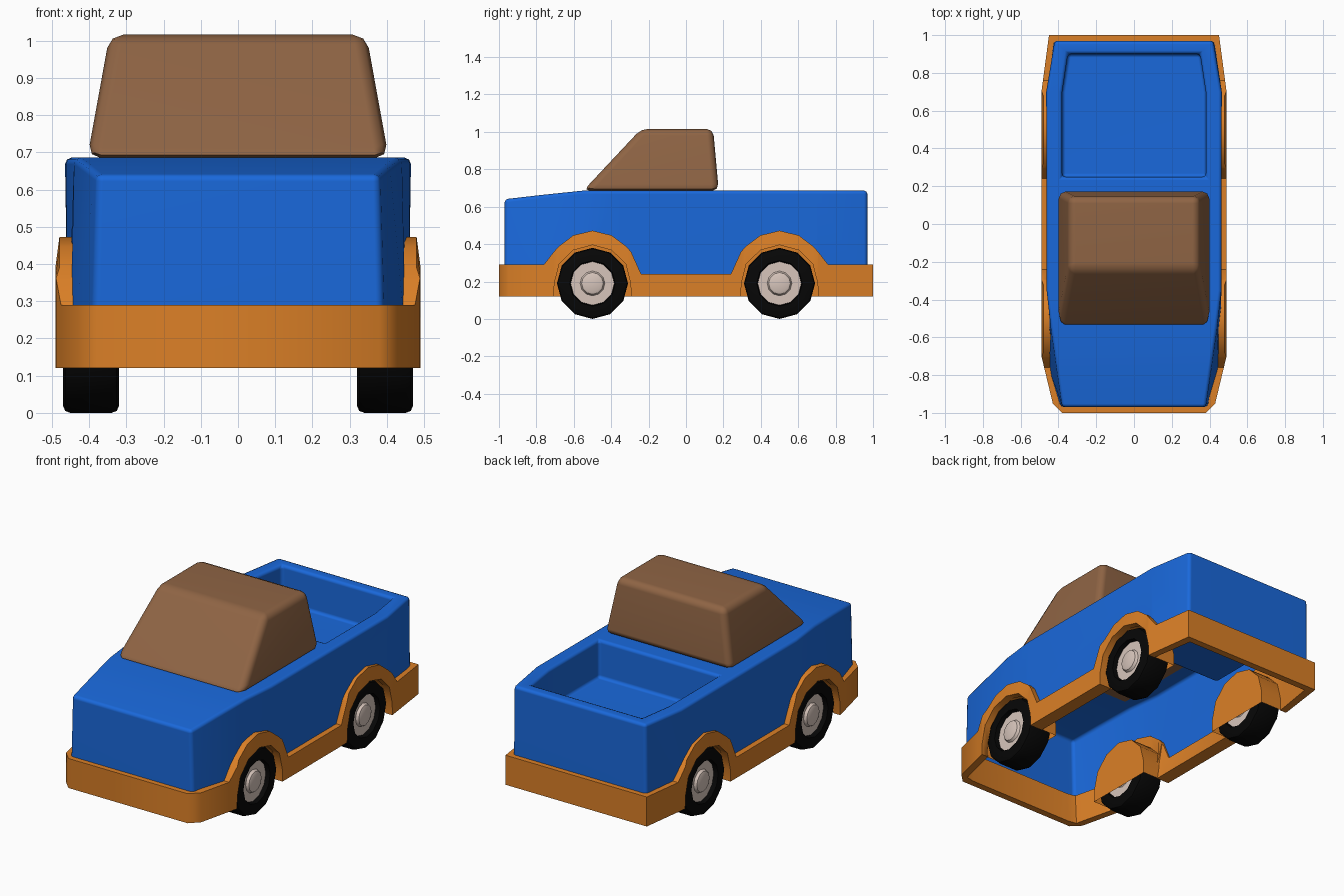
import bpy, bmesh, math

if "Cube" in bpy.data.objects:
    bpy.data.objects.remove(bpy.data.objects["Cube"])

def material(name, rgb):
    m = bpy.data.materials.new(name)
    m.diffuse_color = (*rgb, 1)
    m.use_nodes = True
    m.node_tree.nodes["Principled BSDF"].inputs["Base Color"].default_value = m.diffuse_color
    return m

BLUE = material("blue paint", (0.010, 0.140, 0.71))
ORANGE = material("orange trim", (0.71, 0.215, 0.02))
BROWN = material("brown cabin", (0.275, 0.128, 0.058))
BLACK = material("black rubber", (0.002, 0.002, 0.002))
SILVER = material("pale metal", (0.68, 0.56, 0.50))

def make(name, verts, faces, mat):
    bm = bmesh.new()
    vs = [bm.verts.new(v) for v in verts]
    for f in faces:
        bm.faces.new([vs[i] for i in f])
    bmesh.ops.recalc_face_normals(bm, faces=bm.faces)
    me = bpy.data.meshes.new(name)
    bm.to_mesh(me)
    bm.free()
    me.materials.append(mat)
    ob = bpy.data.objects.new(name, me)
    bpy.context.collection.objects.link(ob)
    return ob

def apply(ob, kind, **props):
    bpy.ops.object.select_all(action='DESELECT')
    ob.select_set(True)
    bpy.context.view_layer.objects.active = ob
    mod = ob.modifiers.new(kind, kind)
    for k, v in props.items():
        setattr(mod, k, v)
    bpy.ops.object.modifier_apply(modifier=mod.name)

def smooth(ob, deg=35):
    bpy.ops.object.select_all(action='DESELECT')
    ob.select_set(True)
    bpy.context.view_layer.objects.active = ob
    bpy.ops.object.shade_smooth_by_angle(angle=math.radians(deg))

def stacked(name, sections, mat):
    """Closed solid through four-cornered or larger loops of equal length."""
    n = len(sections[0])
    verts = [v for s in sections for v in s]
    faces = [list(range(n)), list(range(len(verts) - n, len(verts)))]
    for k in range(len(sections) - 1):
        for i in range(n):
            j = (i + 1) % n
            faces.append([k*n + i, k*n + j, k*n + n + j, k*n + n + i])
    return make(name, verts, faces, mat)

WZ, WY = 0.19, 0.5   # axle height and distance from the middle

# Blue body: cross-sections along y (y, bottom half width, top half width, top z)
body = stacked("body", [
    [(-b, y, 0.2), (b, y, 0.2), (t, y, z), (-t, y, z)]
    for y, b, t, z in [(-0.97, 0.39, 0.38, 0.64), (-0.77, 0.45, 0.408, 0.663),
                       (-0.55, 0.457, 0.44, 0.686), (-0.35, 0.457, 0.463, 0.686),
                       (0.7, 0.457, 0.465, 0.686), (0.97, 0.425, 0.42, 0.686)]], BLUE)

# Cutters: the load bed and the wheel openings
outline = [(-0.38, 0.25), (0.38, 0.25), (0.38, 0.7), (0.35, 0.9), (-0.35, 0.9), (-0.38, 0.7)]
cutters = [stacked("bed_cutter", [[(x, y, z) for x, y in outline] for z in (0.47, 0.8)], BLUE)]
for cy in (-WY, WY):
    cutters.append(stacked("arch_cutter", [
        [(x, cy + 0.215*math.sin(a*math.pi/6), WZ + 0.215*math.cos(a*math.pi/6)) for a in range(12)]
        for x in (-0.7, 0.7)], BLUE))
for c in cutters:
    c.hide_render = True
    apply(body, 'BOOLEAN', operation='DIFFERENCE', solver='EXACT', object=c)
    bpy.data.objects.remove(c)

# The body is hollow underneath: remove its floor and the arch tunnels
bm = bmesh.new()
bm.from_mesh(body.data)
low = [f for f in bm.faces if max(v.co.z for v in f.verts) < 0.44]
bmesh.ops.delete(bm, geom=low, context='FACES')
bm.to_mesh(body.data)
bm.free()
apply(body, 'BEVEL', width=0.018, segments=2, limit_method='ANGLE', angle_limit=math.radians(40))
smooth(body, 50)
apply(body, 'WEIGHTED_NORMAL', keep_sharp=True)

# Brown cabin with rounded edges
cabin = stacked("cabin", [
    [(-0.405, -0.55, 0.685), (0.405, -0.55, 0.685), (0.405, 0.175, 0.685), (-0.405, 0.175, 0.685)],
    [(-0.345, -0.24, 1.016), (0.345, -0.24, 1.016), (0.345, 0.145, 1.016), (-0.345, 0.145, 1.016)]], BROWN)
apply(cabin, 'BEVEL', width=0.036, segments=2, limit_method='NONE')
smooth(cabin, 50)
apply(cabin, 'WEIGHTED_NORMAL', keep_sharp=True)

# Orange skirt: columns around the right half (x, y, bottom z, top z)
def side_x(y):
    if y < -0.7:
        return 0.43 + 0.06*(y + 0.95)/0.25
    return 0.49 if y < 0.7 else 0.49 - 0.04*(y - 0.7)/0.3

arch = [(-0.26, 0.12, 0.29), (-0.206, 0.12, 0.36), (-0.204, 0.19, 0.362), (-0.178, 0.2925, 0.39),
        (-0.1025, 0.3675, 0.447), (0, 0.395, 0.472), (0.1025, 0.3675, 0.447),
        (0.178, 0.2925, 0.39), (0.204, 0.19, 0.362), (0.206, 0.12, 0.36), (0.26, 0.12, 0.24)]
cols = [(0, -1, 0.12, 0.29), (0.38, -1, 0.12, 0.29), (0.43, -0.95, 0.12, 0.29)]
cols += [(side_x(d - WY), d - WY, b, t) for d, b, t in arch]
cols += [(side_x(WY - d), WY - d, b, t) for d, b, t in reversed(arch)]
cols += [(0.45, 1, 0.12, 0.29), (0, 1, 0.12, 0.29)]
verts, faces = [], []
for x, y, b, t in cols:
    # the top edge reaches in to the tapering body, the sill between the wheels is wide below
    xi, yi = max(x - (0.08 if abs(y) < 0.3 else 0.042), 0), max(-0.96, min(0.96, y))
    xit = max(x - (0.05 if y < -0.4 else 0.042), 0)
    xt = x - (0.01 if t > 0.38 else 0)
    verts += [(x, y, b), (xt, y, t), (xit, yi, t), (xi, yi, b)]
for c in range(len(cols) - 1):
    for i in range(4):
        j = (i + 1) % 4
        faces.append([c*4 + i, c*4 + j, c*4 + 4 + j, c*4 + 4 + i])
skirt = make("skirt", verts, faces, ORANGE)
apply(skirt, 'MIRROR')
smooth(skirt, 50)

def lathe(name, profile, cy, mat, n=12):
    """Spin (x, radius) points about the axle and mirror to the other side."""
    verts = [(x, cy + r*math.sin(2*math.pi*k/n), WZ - r*math.cos(2*math.pi*k/n))
             for x, r in profile for k in range(n)]
    m = len(profile)
    faces = [[p*n + k, p*n + (k+1) % n, (p+1)*n + (k+1) % n, (p+1)*n + k]
             for p in range(m - 1) for k in range(n)]
    faces += [list(range(n)), list(range((m-1)*n, m*n))]
    ob = make(name, verts, faces, mat)
    apply(ob, 'MIRROR', use_mirror_merge=False)
    smooth(ob)

for end, cy in (("front", -WY), ("rear", WY)):
    # Wheel wells: half drums closed on the inner side
    ring = [(0.21, 0.12)] + [(0.21*math.cos(a*math.pi/6), WZ + 0.21*math.sin(a*math.pi/6))
                             for a in range(7)] + [(-0.21, 0.12)]
    n = len(ring)
    verts = [(x, cy + y, z) for x in (0.312, 0.46) for y, z in ring]
    faces = [[i, i + 1, n + i + 1, n + i] for i in range(n - 1)] + [list(range(n))]
    well = make(end + "_wheel_wells", verts, faces, ORANGE)
    apply(well, 'MIRROR')
    smooth(well)
    # Tyres and hubs; the hub face sits recessed in the tyre
    lathe(end + "_tyres", [(0.35, 0.117), (0.32, 0.122), (0.32, 0.172), (0.326, 0.185), (0.34, 0.19),
                           (0.45, 0.19), (0.464, 0.185), (0.47, 0.172), (0.47, 0.122), (0.425, 0.117)],
          cy, BLACK)
    lathe(end + "_hubs", [(0.325, 0.05), (0.335, 0.06), (0.335, 0.117), (0.445, 0.117),
                          (0.445, 0.066), (0.46, 0.058), (0.465, 0.045)], cy, SILVER)
